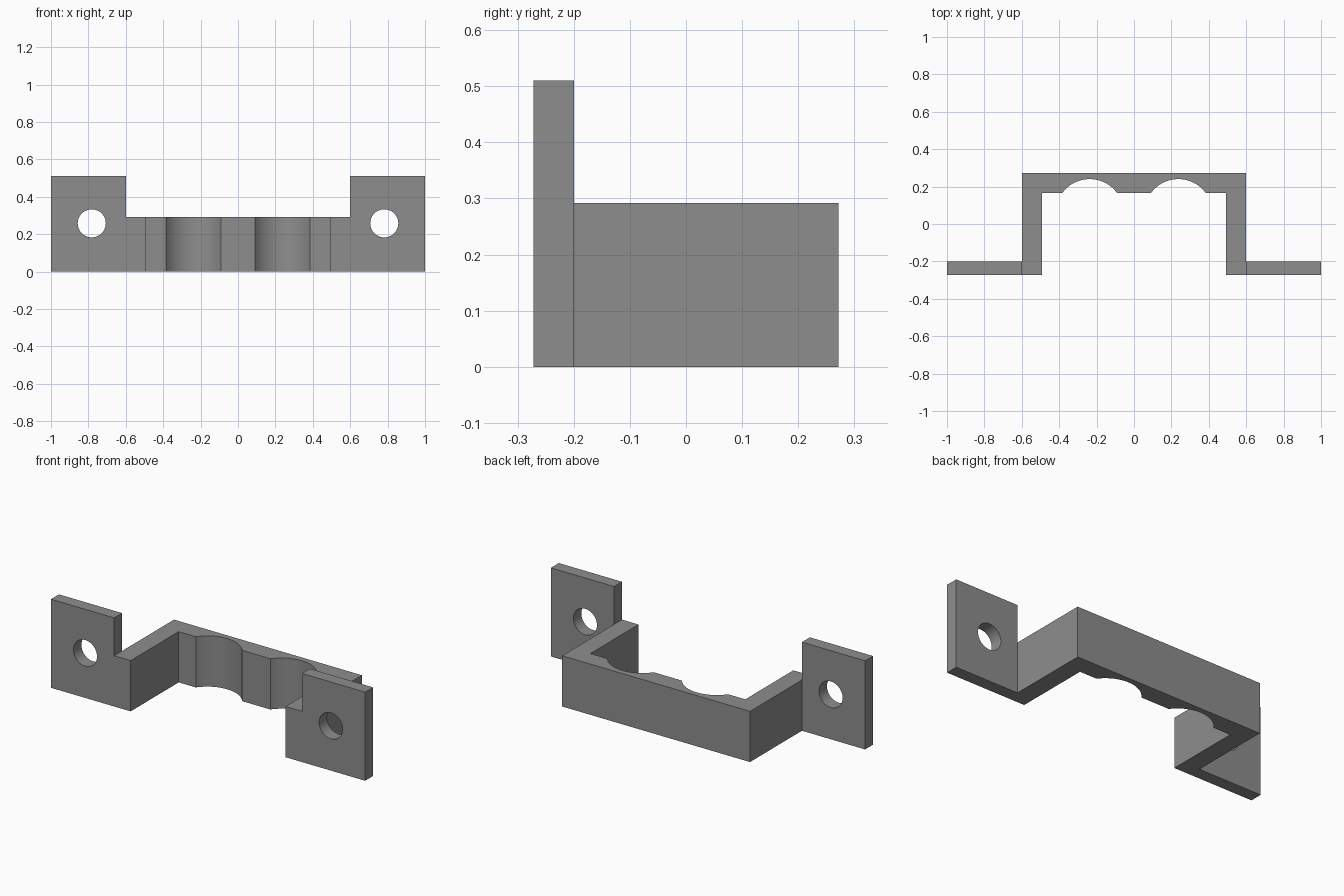
import bpy, bmesh, math

if "Cube" in bpy.data.objects:
    bpy.data.objects.remove(bpy.data.objects["Cube"])

grey = bpy.data.materials.new("mid grey")
grey.diffuse_color = (0.27, 0.27, 0.27, 1)
grey.use_nodes = True
grey.node_tree.nodes["Principled BSDF"].inputs["Base Color"].default_value = grey.diffuse_color


def finish(name, bm):
    bmesh.ops.recalc_face_normals(bm, faces=bm.faces)
    mesh = bpy.data.meshes.new(name)
    bm.to_mesh(mesh)
    bm.free()
    mesh.materials.append(grey)
    ob = bpy.data.objects.new(name, mesh)
    bpy.context.collection.objects.link(ob)
    return ob


def extrude_profile(name, points, height):
    """Extrude an xy outline upwards from the ground."""
    bm = bmesh.new()
    face = bm.faces.new([bm.verts.new((x, y, 0)) for x, y in points])
    top = bmesh.ops.extrude_face_region(bm, geom=[face])["geom"]
    bmesh.ops.translate(bm, vec=(0, 0, height),
                        verts=[v for v in top if isinstance(v, bmesh.types.BMVert)])
    return finish(name, bm)


def boolean(target, tool, operation):
    mod = target.modifiers.new(operation.lower(), "BOOLEAN")
    mod.operation, mod.solver, mod.object = operation, "EXACT", tool
    bpy.context.view_layer.objects.active = target
    bpy.ops.object.modifier_apply(modifier=mod.name)
    bpy.data.objects.remove(tool)


# Half outline of the clamp, ending in the shallow round seat
FRONT, BACK, LEDGE, SEAT = -0.272, 0.272, 0.165, 0.24
half_chord, seat_x = 0.147, 0.237
depth = SEAT - LEDGE
radius = (half_chord ** 2 + depth ** 2) / (2 * depth)
sweep = math.asin(half_chord / radius)
steps = 24
seat = [(seat_x + radius * math.sin(a), SEAT - radius + radius * math.cos(a))
        for a in (sweep - 2 * sweep * i / steps for i in range(steps + 1))]
half = [(0.598, BACK), (0.598, FRONT), (0.493, FRONT), (0.493, LEDGE)] + seat
outline = half + [(-x, y) for x, y in reversed(half)]
bracket = extrude_profile("clamp_bracket", outline, 0.292)

# Mounting tabs with screw holes
for side in (-1, 1):
    corners = [(0.598, FRONT), (1, FRONT), (1, -0.2), (0.598, -0.2)]
    tab = extrude_profile("mounting_tab", [(side * x, y) for x, y in corners], 0.51)
    bpy.ops.mesh.primitive_cylinder_add(vertices=48, radius=0.075, depth=0.3,
                                        location=(side * 0.782, -0.236, 0.258),
                                        rotation=(math.pi / 2, 0, 0))
    hole = bpy.context.object
    hole.data.materials.append(grey)
    boolean(tab, hole, "DIFFERENCE")
    boolean(bracket, tab, "UNION")

# Smooth the seats and holes, keep the edges sharp
bpy.ops.object.select_all(action="DESELECT")
bracket.select_set(True)
bpy.context.view_layer.objects.active = bracket
bpy.ops.object.shade_smooth_by_angle(angle=math.radians(30))
